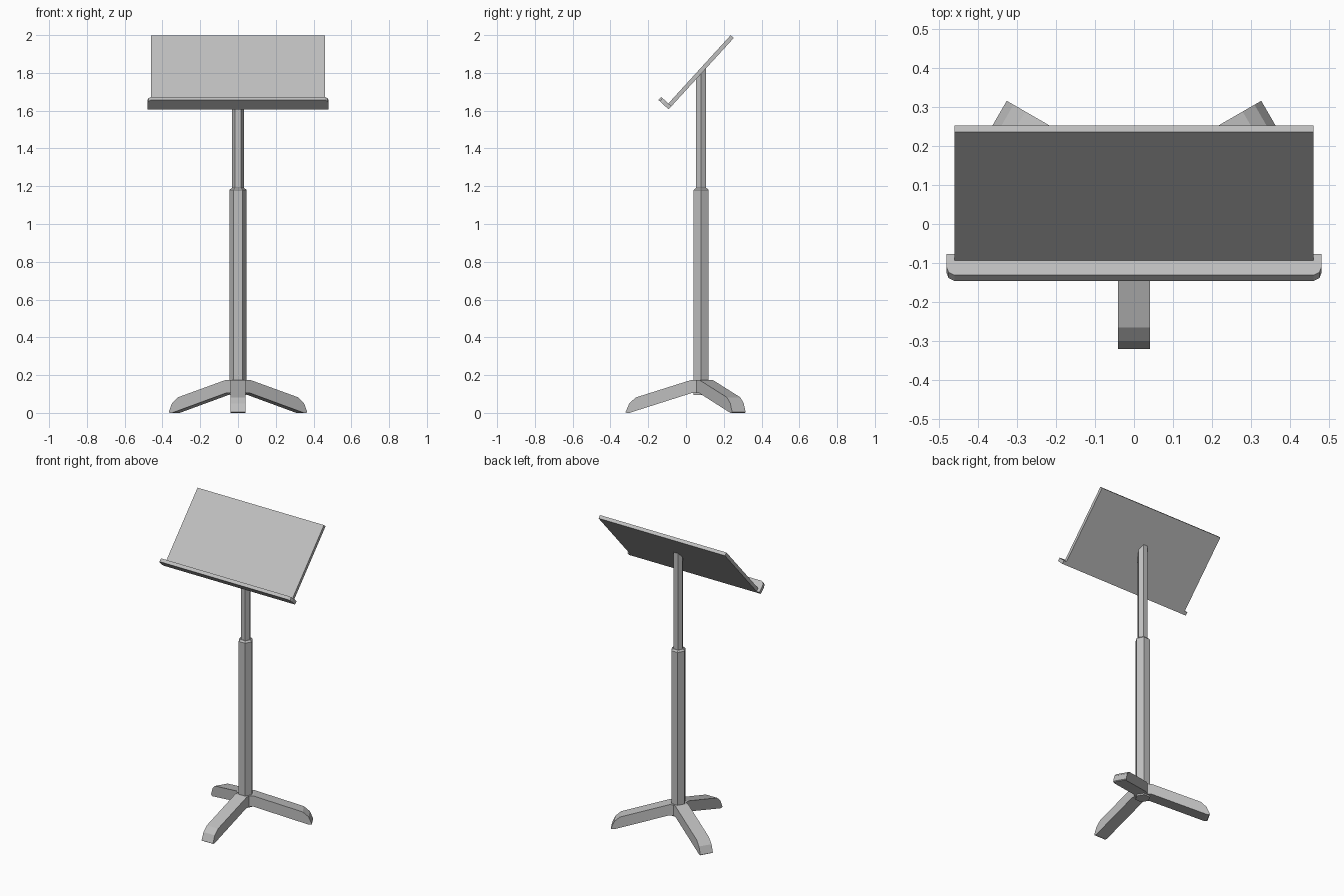
import bpy, bmesh
from math import radians
from mathutils import Matrix, Vector

cube = bpy.data.objects.get("Cube")
if cube:
    bpy.data.objects.remove(cube)

grey = bpy.data.materials.new("painted grey")
grey.use_nodes = True
grey.diffuse_color = (0.52, 0.52, 0.52, 1)
grey.node_tree.nodes["Principled BSDF"].inputs["Base Color"].default_value = (0.52, 0.52, 0.52, 1)

POST_Y = 0.08
BACK_BOTTOM = Vector((0, -0.092, 1.607))     # lower back edge of the desk
UP = Vector((0, 0.345, 0.378)).normalized()  # up along the desk
OUT = Vector((0, -UP.z, UP.y))               # out of the desk towards the reader
SIDE = Vector((1, 0, 0))
THICK = 0.022


def finish(name, bm):
    bmesh.ops.recalc_face_normals(bm, faces=bm.faces)
    mesh = bpy.data.meshes.new(name)
    bm.to_mesh(mesh)
    bm.free()
    mesh.materials.append(grey)
    obj = bpy.data.objects.new(name, mesh)
    bpy.context.collection.objects.link(obj)
    return obj


def extrude_outline(name, points, direction):
    bm = bmesh.new()
    face = bm.faces.new([bm.verts.new(p) for p in points])
    moved = bmesh.ops.extrude_face_region(bm, geom=[face])["geom"]
    bmesh.ops.translate(bm, vec=direction, verts=[v for v in moved if isinstance(v, bmesh.types.BMVert)])
    return finish(name, bm)


def hex_tube(name, radius, bottom, top, chamfer=0, cut=None):
    bm = bmesh.new()
    place = Matrix.Translation((0, POST_Y, (bottom + top) / 2))
    bmesh.ops.create_cone(bm, cap_ends=True, segments=6, radius1=radius, radius2=radius,
                          depth=top - bottom, matrix=place @ Matrix.Rotation(radians(30), 4, "Z"))
    # Put corners on the left and right whatever the primitive's start angle
    if max(v.co.x for v in bm.verts) < radius * 0.95:
        bmesh.ops.rotate(bm, verts=bm.verts, cent=(0, POST_Y, 0), matrix=Matrix.Rotation(radians(30), 3, "Z"))
    if chamfer:
        rim = [e for e in bm.edges if all(v.co.z > top - 0.001 for v in e.verts)]
        bmesh.ops.bevel(bm, geom=rim, offset=chamfer, segments=1, affect="EDGES")
    if cut:
        bmesh.ops.bisect_plane(bm, geom=bm.verts[:] + bm.edges[:] + bm.faces[:],
                               plane_co=cut[0], plane_no=cut[1], clear_outer=True)
        bmesh.ops.holes_fill(bm, edges=[e for e in bm.edges if e.is_boundary])
    return finish(name, bm)


# Telescopic post, the inner tube cut to the slope of the desk
hex_tube("lower_post", 0.046, 0.095, 1.19, chamfer=0.01)
hex_tube("upper_post", 0.031, 1.15, 1.95, cut=(BACK_BOTTOM + OUT * THICK / 2, OUT))

# Three legs around the post
leg_profile = [(0, 0.175), (0.05, 0.175), (0.345, 0.082), (0.38, 0.051),
               (0.4, 0.004), (0.395, 0), (0.38, 0), (0.05, 0.105), (0, 0.105)]
for name, angle in (("front_leg", -90), ("left_leg", 30), ("right_leg", 150)):
    leg = extrude_outline(name, [(r, -0.041, z) for r, z in leg_profile], Vector((0, 0.082, 0)))
    leg.data.transform(Matrix.Translation((0, POST_Y, 0)) @ Matrix.Rotation(radians(angle), 4, "Z"))

# Sloping desk
extrude_outline("desk_panel",
                [BACK_BOTTOM + SIDE * x + UP * u for x, u in ((-0.46, 0), (0.46, 0), (0.46, 0.511), (-0.46, 0.511))],
                OUT * THICK)

# Ledge with clipped outer corners
half = [(0.48, 0), (0.48, 0.045), (0.475, 0.063), (0.46, 0.073)]
outline = half + [(-x, o) for x, o in reversed(half)]
extrude_outline("ledge", [BACK_BOTTOM + SIDE * x + OUT * o for x, o in outline], UP * THICK)
